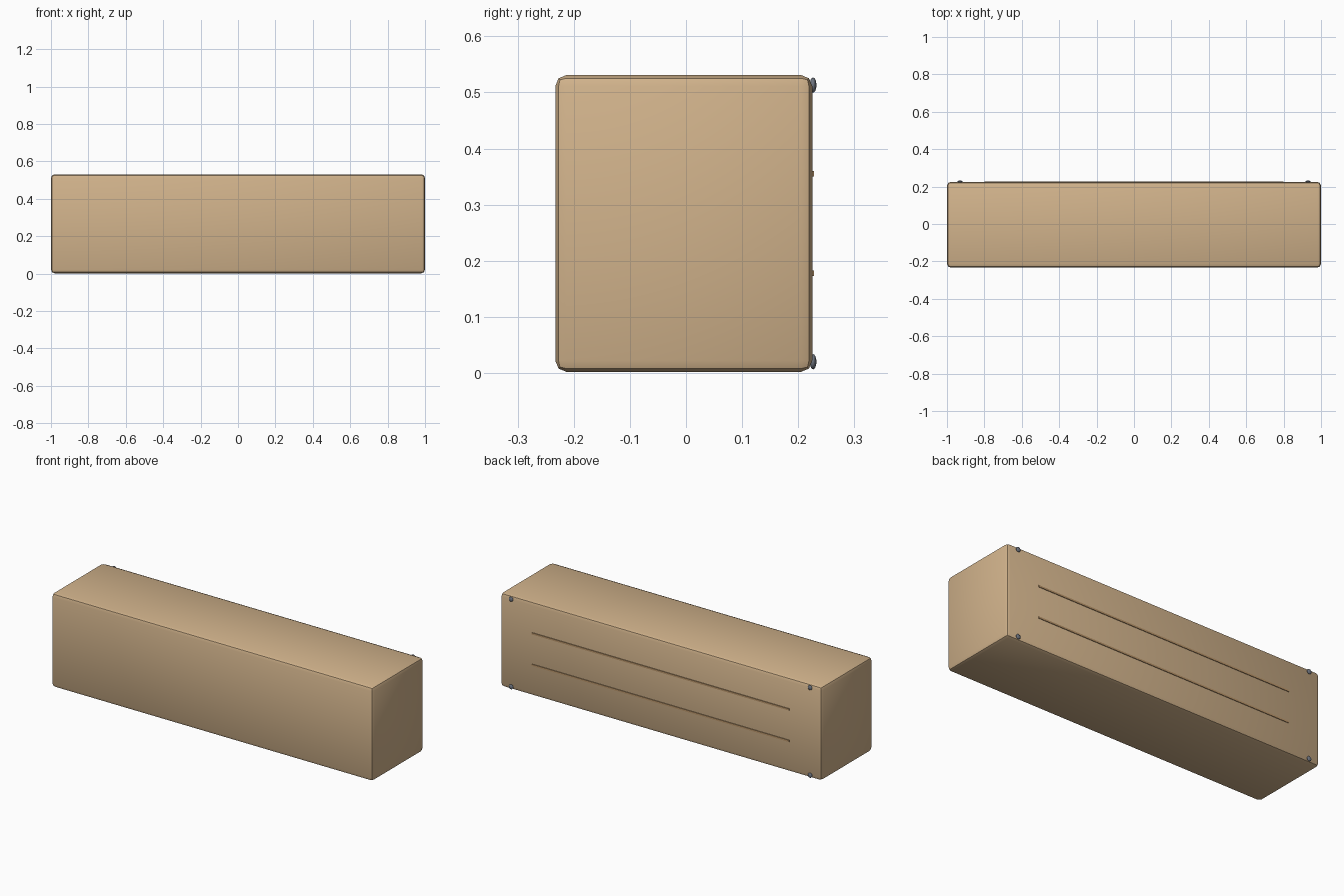
import bpy

if "Cube" in bpy.data.objects:
    bpy.data.objects.remove(bpy.data.objects["Cube"])


def material(name, rgb):
    m = bpy.data.materials.new(name)
    m.diffuse_color = (*rgb, 1)
    m.use_nodes = True
    m.node_tree.nodes["Principled BSDF"].inputs["Base Color"].default_value = m.diffuse_color
    return m


def box(name, lo, hi, mat):
    bpy.ops.mesh.primitive_cube_add(size=1, location=[(a + b) / 2 for a, b in zip(lo, hi)])
    o = bpy.context.object
    o.name = name
    o.scale = [b - a for a, b in zip(lo, hi)]
    bpy.ops.object.transform_apply(location=False, rotation=False, scale=True)
    o.data.materials.append(mat)
    return o


tan = material("tan_wood", (0.64, 0.45, 0.26))
groove = material("groove_wood", (0.50, 0.31, 0.15))
steel = material("steel", (0.16, 0.18, 0.22))

# Main body with rounded edges
body = box("body", (-1, -0.233, 0.002), (1, 0.225, 0.531), tan)
bev = body.modifiers.new("rounded_edges", 'BEVEL')
bev.width = 0.02
bev.segments = 2
bpy.ops.object.modifier_apply(modifier=bev.name)
bpy.ops.object.shade_smooth_by_angle()

# Thin horizontal strips on the back
for label, z in (("lower", 0.178), ("upper", 0.355)):
    box(f"back_strip_{label}", (-0.8, 0.2205, z - 0.005), (0.8, 0.2285, z + 0.005), groove)

# Flattened studs at the back corners
for side, x in (("left", -0.93), ("right", 0.93)):
    for label, z in (("bottom", 0.02), ("top", 0.513)):
        bpy.ops.mesh.primitive_uv_sphere_add(segments=16, ring_count=8, radius=1, location=(x, 0.2265, z))
        stud = bpy.context.object
        stud.name = f"stud_{label}_{side}"
        stud.scale = (0.0135, 0.006, 0.0135)
        stud.data.materials.append(steel)
        bpy.ops.object.shade_smooth()
